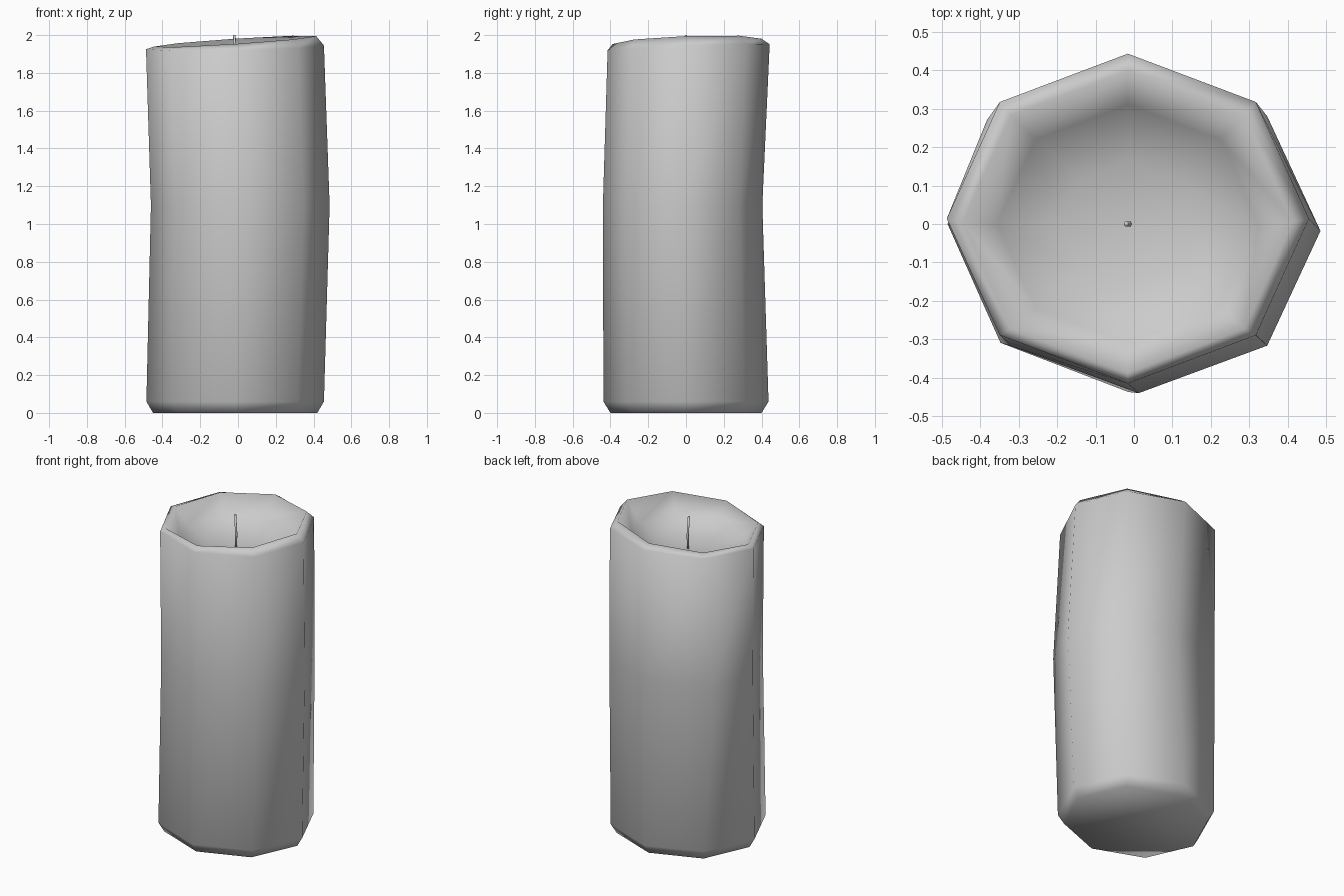
import bpy, bmesh, math
from mathutils import Vector

cube = bpy.data.objects.get("Cube")
if cube:
    bpy.data.objects.remove(cube, do_unlink=True)

SIDES = 8


def material(name, colour):
    mat = bpy.data.materials.new(name)
    mat.use_nodes = True
    mat.diffuse_color = colour
    mat.node_tree.nodes["Principled BSDF"].inputs["Base Color"].default_value = colour
    return mat


def ring(bm, rx, ry, cx, cy, z, tilt_x=0, tilt_y=0, sides=SIDES):
    """Elliptical ring whose height can lean along x and y."""
    verts = []
    for i in range(sides):
        a = math.tau * i / sides
        c, s = math.cos(a), math.sin(a)
        verts.append(bm.verts.new((cx + rx * c, cy + ry * s, z + tilt_x * c + tilt_y * s)))
    return verts


def bridge(bm, low, high):
    n = len(low)
    for i in range(n):
        j = (i + 1) % n
        bm.faces.new((low[i], low[j], high[j], high[i]))


def finish(bm, name, mat):
    bmesh.ops.recalc_face_normals(bm, faces=bm.faces[:])
    for f in bm.faces:
        f.smooth = True
    mesh = bpy.data.meshes.new(name)
    bm.to_mesh(mesh)
    bm.free()
    mesh.materials.append(mat)
    obj = bpy.data.objects.new(name, mesh)
    bpy.context.collection.objects.link(obj)
    return obj


wax = material("wax grey", (0.6, 0.6, 0.6, 1))

# Wax body: chamfered foot, slightly bent middle, uneven rim and hollow top
bm = bmesh.new()
foot = ring(bm, 0.435, 0.40, -0.015, 0, 0)
base = ring(bm, 0.47, 0.437, -0.015, 0, 0.06)
middle = ring(bm, 0.473, 0.422, 0.012, -0.018, 1.1)
shoulder = ring(bm, 0.471, 0.429, -0.016, 0.014, 1.935, 0.01, 0.016)
crest = ring(bm, 0.43, 0.393, -0.016, 0.005, 1.967, 0.028, 0.014)
wall = ring(bm, 0.34, 0.31, -0.016, 0, 1.86, 0.01, 0.005)
floor = ring(bm, 0.18, 0.165, -0.016, 0, 1.81)

# Small bulge at the back of the right side
middle[3].co += Vector((-0.06, -0.01, 0))

rings = [foot, base, middle, shoulder, crest, wall, floor]
for low, high in zip(rings, rings[1:]):
    bridge(bm, low, high)
bm.faces.new(list(reversed(foot)))
centre = bm.verts.new((-0.016, 0, 1.795))
for i in range(SIDES):
    bm.faces.new((floor[i], floor[(i + 1) % SIDES], centre))
finish(bm, "candle_body", wax)

# Thin, slightly curved wick
bm = bmesh.new()
stem = [ring(bm, 0.007, 0.007, x, 0, z, sides=6)
        for x, z in ((-0.016, 1.78), (-0.012, 1.88), (-0.02, 2.0))]
for low, high in zip(stem, stem[1:]):
    bridge(bm, low, high)
bm.faces.new(stem[-1])
bm.faces.new(list(reversed(stem[0])))
finish(bm, "wick", wax)
